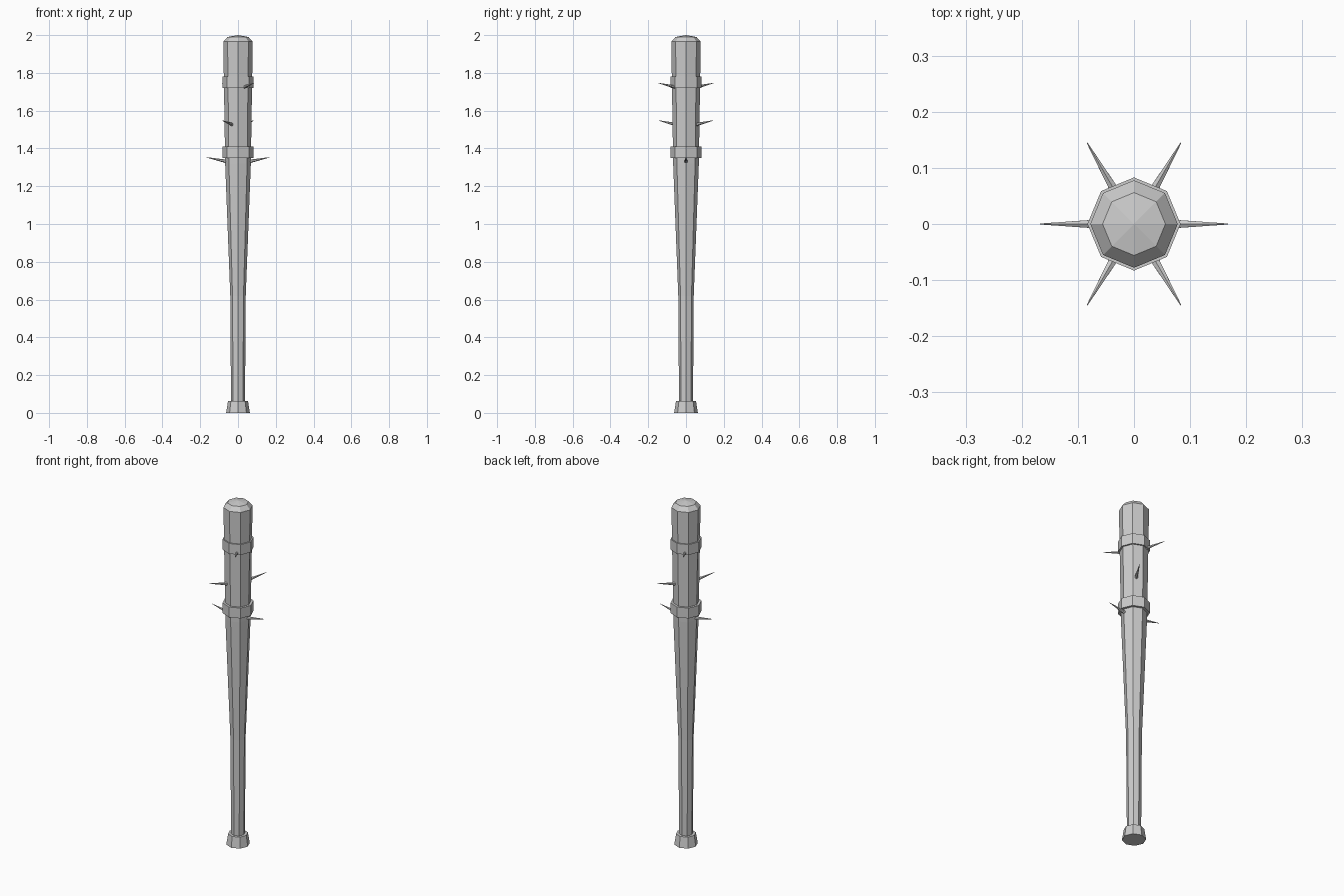
import bpy, bmesh, math
from mathutils import Vector

cube = bpy.data.objects.get("Cube")
if cube:
    bpy.data.objects.remove(cube, do_unlink=True)

SIDES = 8

grey = bpy.data.materials.new("plain_grey")
grey.use_nodes = True
grey.diffuse_color = (0.6, 0.6, 0.6, 1)
grey.node_tree.nodes["Principled BSDF"].inputs["Base Color"].default_value = (0.6, 0.6, 0.6, 1)


def finish(name, bm):
    bmesh.ops.recalc_face_normals(bm, faces=bm.faces)
    mesh = bpy.data.meshes.new(name)
    bm.to_mesh(mesh)
    bm.free()
    mesh.materials.append(grey)
    obj = bpy.data.objects.new(name, mesh)
    bpy.context.collection.objects.link(obj)
    return obj


def lathe(name, profile, closed=False):
    """Turn (radius, height) points into a flat-sided solid around z."""
    bm = bmesh.new()
    verts = [bm.verts.new((r, 0, z)) for r, z in profile]
    pairs = list(zip(verts, verts[1:]))
    if closed:
        pairs.append((verts[-1], verts[0]))
    edges = [bm.edges.new(p) for p in pairs]
    bmesh.ops.spin(bm, geom=verts + edges, cent=(0, 0, 0), axis=(0, 0, 1),
                   angle=math.tau, steps=SIDES)
    bmesh.ops.remove_doubles(bm, verts=bm.verts, dist=0.0005)
    return finish(name, bm)


def spike(name, angle, height):
    """Thin tapered spike, leaning slightly upwards."""
    out = Vector((math.cos(angle), math.sin(angle), 0))
    start = out * 0.055 + Vector((0, 0, height))
    tip = out * 0.167 + Vector((0, 0, height + 0.023))
    bm = bmesh.new()
    bmesh.ops.create_cone(bm, cap_ends=True, segments=6, radius1=0.010,
                          radius2=0.001, depth=(tip - start).length)
    obj = finish(name, bm)
    obj.location = (start + tip) / 2
    obj.rotation_euler = (tip - start).to_track_quat('Z', 'Y').to_euler()


# Bat body: grip, taper, barrel and bevelled crown
lathe("bat_body", [(0, 0.05), (0.037, 0.05), (0.041, 0.62), (0.068, 1.32),
                   (0.078, 1.965), (0.056, 1.99), (0, 2.0)])

# Flared knob under the grip
lathe("grip_knob", [(0, 0), (0.063, 0), (0.053, 0.062), (0, 0.062)])

# Reinforcing bands
for label, z in (("lower", 1.35), ("upper", 1.72)):
    lathe(label + "_band", [(0.06, z), (0.083, z), (0.083, z + 0.06),
                            (0.06, z + 0.06)], closed=True)

# Opposite pairs of spikes, turning around the barrel
for label, degrees, z in (("lower", 0, 1.33), ("middle", 60, 1.525), ("upper", 120, 1.723)):
    for side, turn in (("first", 0), ("second", 180)):
        spike(f"{label}_{side}_spike", math.radians(degrees + turn), z)
